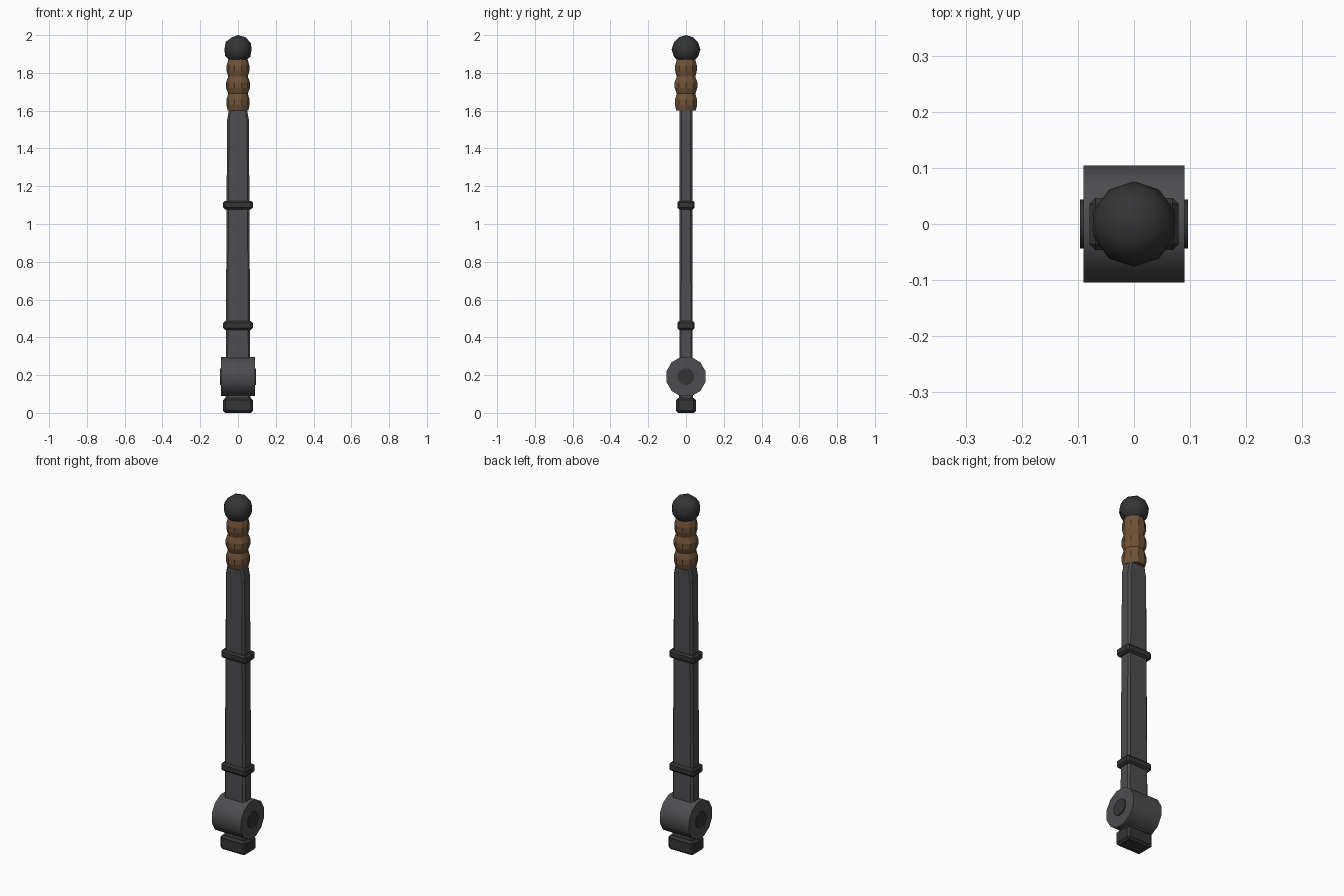
import bpy, bmesh, math
from mathutils import Matrix

if "Cube" in bpy.data.objects:
    bpy.data.objects.remove(bpy.data.objects["Cube"])


def material(name, rgb):
    m = bpy.data.materials.new(name)
    m.diffuse_color = (*rgb, 1)
    m.use_nodes = True
    m.node_tree.nodes["Principled BSDF"].inputs["Base Color"].default_value = m.diffuse_color
    return m


IRON = material("iron", (0.075, 0.075, 0.08))
DARK = material("dark_iron", (0.035, 0.035, 0.037))
LEATHER = material("leather", (0.16, 0.085, 0.04))


def finish(name, bm, mat, bevel=0, smooth=None):
    bmesh.ops.recalc_face_normals(bm, faces=bm.faces)
    me = bpy.data.meshes.new(name)
    bm.to_mesh(me)
    bm.free()
    ob = bpy.data.objects.new(name, me)
    bpy.context.collection.objects.link(ob)
    me.materials.append(mat)
    if bevel:
        b = ob.modifiers.new("bevel", 'BEVEL')
        b.width, b.segments, b.limit_method = bevel, 1, 'ANGLE'
    if smooth:
        bpy.ops.object.select_all(action='DESELECT')
        ob.select_set(True)
        bpy.context.view_layer.objects.active = ob
        bpy.ops.object.shade_smooth_by_angle(angle=math.radians(smooth))
    return ob


def loft(bm, rings):
    loops = [[bm.verts.new(p) for p in r] for r in rings]
    n = len(loops[0])
    for a, b in zip(loops, loops[1:]):
        for i in range(n):
            j = (i + 1) % n
            bm.faces.new((a[i], a[j], b[j], b[i]))
    bm.faces.new(loops[0])
    bm.faces.new(loops[-1])


def rect(x, y, z):
    return [(-x, -y, z), (x, -y, z), (x, y, z), (-x, y, z)]


def block(name, x, y, z0, z1, mat, bevel):
    bm = bmesh.new()
    loft(bm, [rect(x, y, z0), rect(x, y, z1)])
    return finish(name, bm, mat, bevel)


def axle(name, r, half, sides, z, mat):
    # cylinder lying along x, flat side facing y
    bm = bmesh.new()
    bmesh.ops.create_cone(bm, cap_ends=True, segments=sides, radius1=r, radius2=r, depth=2 * half)
    bmesh.ops.rotate(bm, verts=bm.verts, matrix=Matrix.Rotation(math.pi / sides, 3, 'Z'))
    bmesh.ops.rotate(bm, verts=bm.verts, matrix=Matrix.Rotation(math.pi / 2, 3, 'Y'))
    bmesh.ops.translate(bm, verts=bm.verts, vec=(0, 0, z))
    return finish(name, bm, mat, smooth=40)


# tapered bar
bm = bmesh.new()
loft(bm, [rect(0.066, 0.036, 0.05), rect(0.058, 0.034, 1.55), rect(0.045, 0.034, 1.62)])
finish("shaft", bm, IRON, 0.010)

# collars and foot
for i, z in enumerate((0.463, 1.10)):
    block(f"collar_{i + 1}", 0.079, 0.046, z - 0.023, z + 0.023, DARK, 0.010)
block("foot", 0.079, 0.053, 0.0, 0.08, DARK, 0.012)

# pivot hub and pin
axle("pivot_hub", 0.1075, 0.09, 12, 0.192, IRON)
axle("pivot_pin", 0.045, 0.096, 12, 0.192, DARK)

# wrapped grip with three bulges
profile = [(0.054, 1.60), (0.062, 1.63), (0.061, 1.66), (0.052, 1.69), (0.063, 1.72),
           (0.063, 1.75), (0.052, 1.78), (0.060, 1.81), (0.060, 1.84), (0.050, 1.875)]
bm = bmesh.new()
loft(bm, [[(r * math.cos(math.tau * i / 10), r * math.sin(math.tau * i / 10), z) for i in range(10)]
          for r, z in profile])
finish("grip", bm, LEATHER)

# ball pommel
bm = bmesh.new()
bmesh.ops.create_icosphere(bm, subdivisions=2, radius=0.076, matrix=Matrix.Translation((0, 0, 1.924)))
finish("pommel", bm, DARK, smooth=60)
